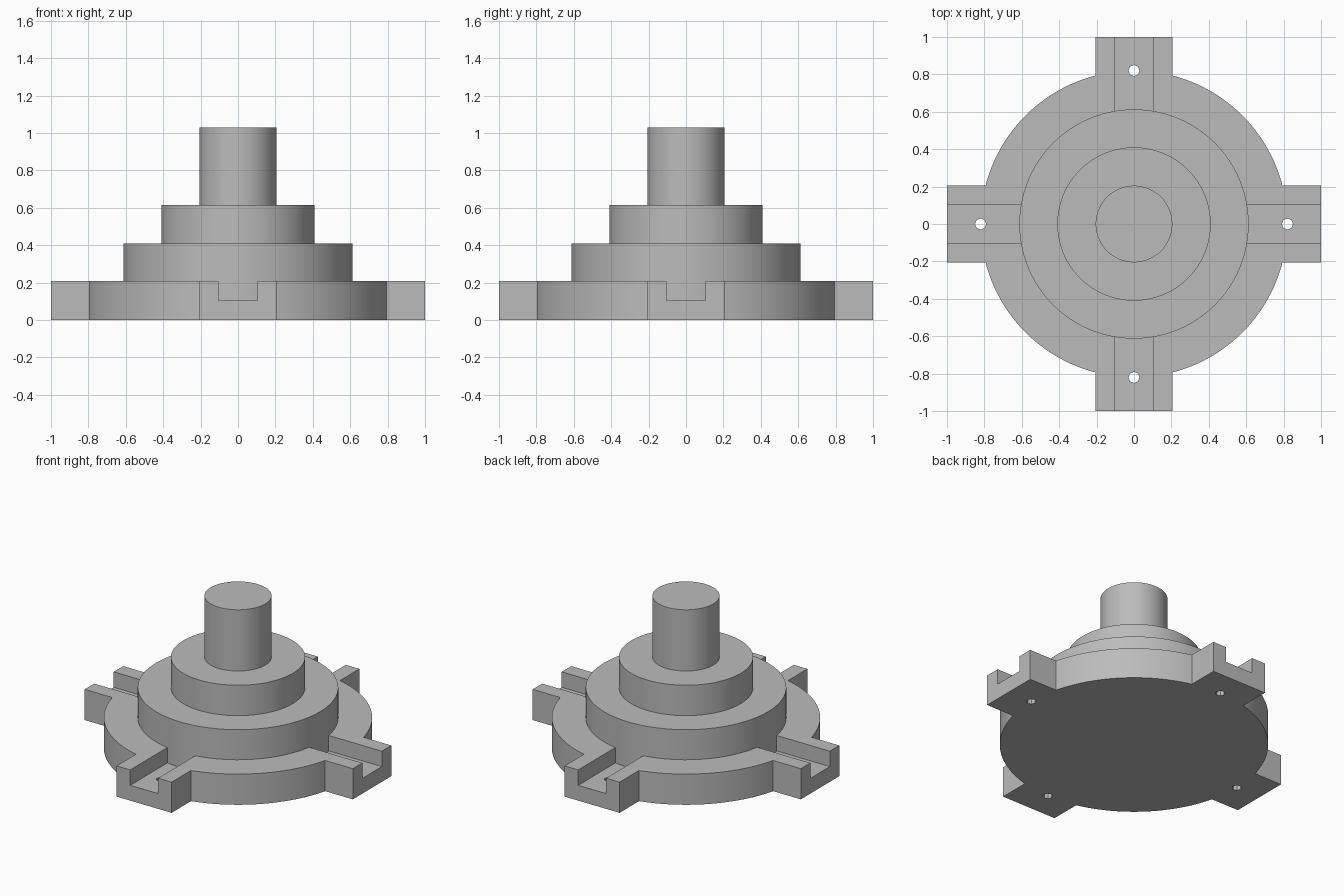
import bpy, bmesh, math
from mathutils import Matrix

DISC_R, LUG_REACH, LUG_HALF, BASE_H = 0.82, 1.0, 0.205, 0.207
SLOT_HALF, SLOT_FLOOR = 0.104, 0.103
HOLE_R, HOLE_AT = 0.03, 0.82
TIERS = [(0.613, 0.41), (0.41, 0.615), (0.205, 1.028)]  # radius, top height

default = bpy.data.objects.get("Cube")
if default:
    bpy.data.objects.remove(default, do_unlink=True)

steel = bpy.data.materials.new("plain grey")
steel.use_nodes = True
GREY = (0.5, 0.5, 0.5, 1)
steel.diffuse_color = GREY
steel.node_tree.nodes["Principled BSDF"].inputs["Base Color"].default_value = GREY


def make_object(name, bm):
    bmesh.ops.recalc_face_normals(bm, faces=bm.faces)
    mesh = bpy.data.meshes.new(name)
    bm.to_mesh(mesh)
    bm.free()
    mesh.materials.append(steel)
    obj = bpy.data.objects.new(name, mesh)
    bpy.context.collection.objects.link(obj)
    return obj


def combine(target, other, operation):
    mod = target.modifiers.new(other.name, "BOOLEAN")
    mod.operation, mod.solver, mod.object = operation, "EXACT", other
    bpy.context.view_layer.objects.active = target
    bpy.ops.object.modifier_apply(modifier=mod.name)
    bpy.data.objects.remove(other, do_unlink=True)


# Base plate outline: a lug and an arc, repeated each quarter turn
outline = []
arc_start = math.asin(LUG_HALF / DISC_R)
arc_span = math.pi / 2 - 2 * arc_start
ARC_STEPS = 24
for quarter in range(4):
    turn = Matrix.Rotation(quarter * math.pi / 2, 2)
    points = [(LUG_REACH, -LUG_HALF), (LUG_REACH, LUG_HALF)]
    for i in range(ARC_STEPS + 1):
        a = arc_start + arc_span * i / ARC_STEPS
        points.append((DISC_R * math.cos(a), DISC_R * math.sin(a)))
    for x, y in points:
        outline.append((turn[0][0] * x + turn[0][1] * y,
                        turn[1][0] * x + turn[1][1] * y, 0))
bm = bmesh.new()
face = bm.faces.new([bm.verts.new(p) for p in outline])
extruded = bmesh.ops.extrude_face_region(bm, geom=[face])["geom"]
bmesh.ops.translate(bm, vec=(0, 0, BASE_H),
                    verts=[v for v in extruded if isinstance(v, bmesh.types.BMVert)])
body = make_object("stepped_flange", bm)

# Slots across the lugs and bolt holes through them
for quarter in range(4):
    turn = Matrix.Rotation(quarter * math.pi / 2, 4, "Z")
    bm = bmesh.new()
    bmesh.ops.create_cube(bm, size=1, matrix=turn
                          @ Matrix.Translation((0.8, 0, SLOT_FLOOR + 0.25))
                          @ Matrix.Diagonal((0.6, 2 * SLOT_HALF, 0.5, 1)))
    combine(body, make_object("slot_cutter", bm), "DIFFERENCE")
    bm = bmesh.new()
    bmesh.ops.create_cone(bm, cap_ends=True, segments=8, radius1=HOLE_R, radius2=HOLE_R,
                          depth=1, matrix=turn @ Matrix.Translation((HOLE_AT, 0, 0)))
    combine(body, make_object("hole_cutter", bm), "DIFFERENCE")

# Round tiers and spindle, spun from a stepped profile
profile = [(0, 0.05)]
bottom = 0.05
for radius, top in TIERS:
    profile += [(radius, bottom), (radius, top)]
    bottom = top
profile.append((0, bottom))
bm = bmesh.new()
verts = [bm.verts.new((r, 0, z)) for r, z in profile]
edges = [bm.edges.new(pair) for pair in zip(verts, verts[1:])]
bmesh.ops.spin(bm, geom=verts + edges, cent=(0, 0, 0), axis=(0, 0, 1),
               angle=2 * math.pi, steps=96)
bmesh.ops.remove_doubles(bm, verts=bm.verts, dist=0.0001)
combine(body, make_object("tiers", bm), "UNION")

# Smooth the round walls, keep the corners sharp
bpy.ops.object.select_all(action="DESELECT")
body.select_set(True)
bpy.context.view_layer.objects.active = body
bpy.ops.object.shade_smooth_by_angle(angle=math.radians(30))
